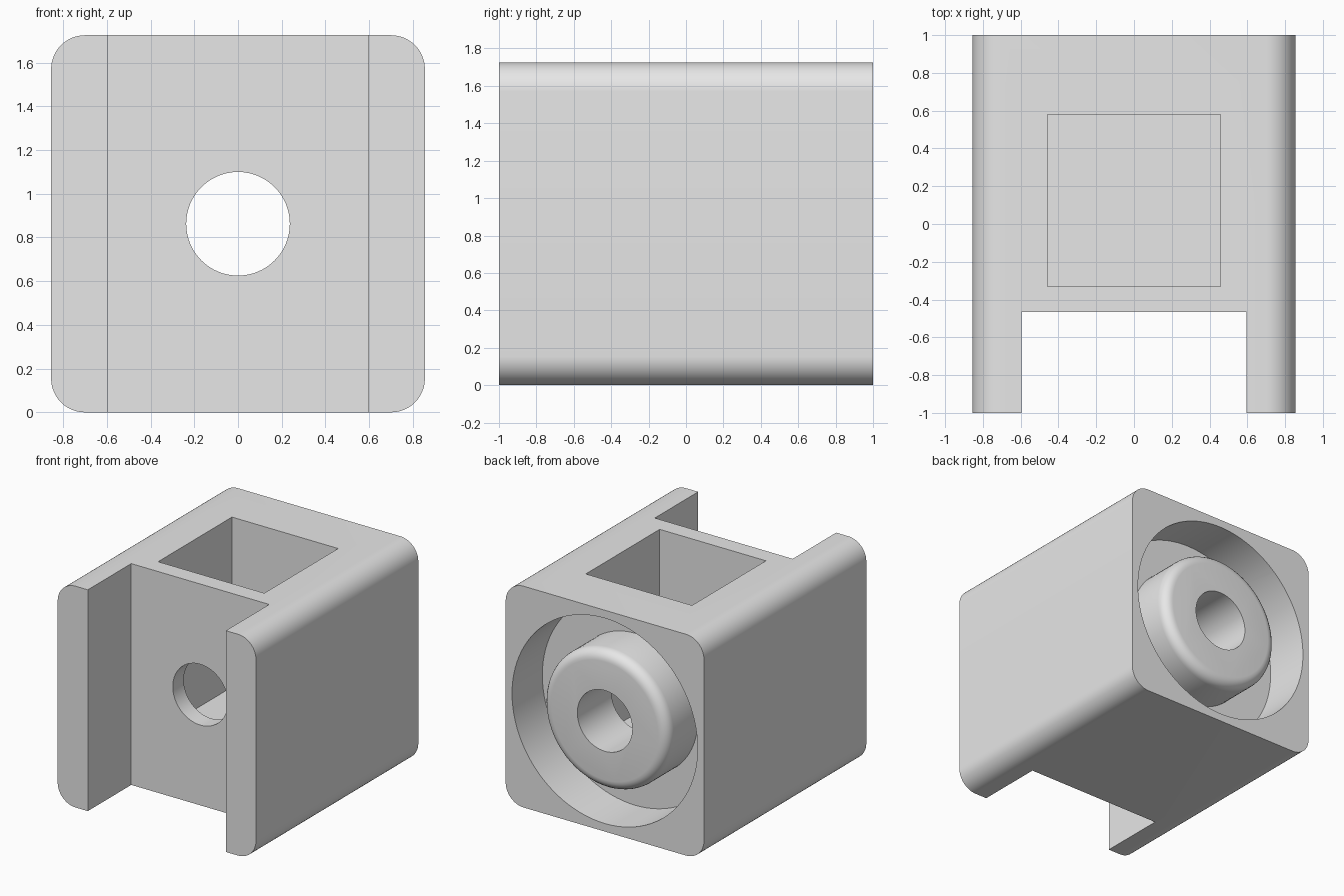
import bpy, bmesh, math

if "Cube" in bpy.data.objects:
    bpy.data.objects.remove(bpy.data.objects["Cube"])

HW, H, R = 0.855, 1.725, 0.155      # half width, height, edge radius
CZ = H / 2                           # height of the bore axis

grey = bpy.data.materials.new("light grey")
grey.diffuse_color = (0.8, 0.8, 0.8, 1)
grey.use_nodes = True
grey.node_tree.nodes["Principled BSDF"].inputs["Base Color"].default_value = grey.diffuse_color


def make(name, bm):
    bmesh.ops.recalc_face_normals(bm, faces=bm.faces)
    me = bpy.data.meshes.new(name)
    bm.to_mesh(me)
    bm.free()
    me.materials.append(grey)
    ob = bpy.data.objects.new(name, me)
    bpy.context.collection.objects.link(ob)
    return ob


def prism(name, outline, y0, y1):
    """Extrude an (x, z) outline along y."""
    bm = bmesh.new()
    face = bm.faces.new([bm.verts.new((x, y0, z)) for x, z in outline])
    ext = bmesh.ops.extrude_face_region(bm, geom=[face])
    verts = [v for v in ext["geom"] if isinstance(v, bmesh.types.BMVert)]
    bmesh.ops.translate(bm, verts=verts, vec=(0, y1 - y0, 0))
    return make(name, bm)


def box(name, hw, y0, y1, z0, z1):
    return prism(name, [(-hw, z0), (hw, z0), (hw, z1), (-hw, z1)], y0, y1)


def ring(name, profile, n=96):
    """Revolve a closed (radius, y) profile around the bore axis."""
    bm = bmesh.new()
    loops = []
    for i in range(n):
        a = 2 * math.pi * i / n
        loops.append([bm.verts.new((r * math.cos(a), y, CZ + r * math.sin(a)))
                      for r, y in profile])
    m = len(profile)
    for i in range(n):
        a, b = loops[i], loops[(i + 1) % n]
        for j in range(m):
            k = (j + 1) % m
            bm.faces.new((a[j], a[k], b[k], b[j]))
    return make(name, bm)


def arc(cx, cy, r, a0, a1, n):
    return [(cx + r * math.cos(math.radians(a0 + (a1 - a0) * i / n)),
             cy + r * math.sin(math.radians(a0 + (a1 - a0) * i / n)))
            for i in range(n + 1)]


# Block with rounded long edges
outline = []
for sx, sz, a in ((1, 1, 0), (-1, 1, 90), (-1, -1, 180), (1, -1, 270)):
    outline += arc(sx * (HW - R), CZ + sz * (CZ - R), R, a, a + 90, 12)
body = prism("block", outline, -1, 1)

# Front slot, top pocket, through bore, and ring recess leaving a rounded boss
fillet = arc(0.46, 0.92, 0.08, 90, 0, 6)
cutters = [
    box("slot_cutter", 0.595, -1.2, -0.465, -0.2, H + 0.2),
    box("pocket_cutter", 0.458, -0.33, 0.58, 0.40, H + 0.2),
    prism("bore_cutter", arc(0, CZ, 0.237, 0, 360, 64)[:-1], -0.8, 1.2),
    ring("recess_cutter", [(0.80, 0.627), (0.80, 1.1), (0.46, 1.1)]
         + fillet + [(0.54, 0.627)]),
]
bpy.context.view_layer.objects.active = body
body.select_set(True)
for c in cutters:
    mod = body.modifiers.new(c.name, "BOOLEAN")
    mod.operation, mod.solver, mod.object = "DIFFERENCE", "EXACT", c
    bpy.ops.object.modifier_apply(modifier=mod.name)
    bpy.data.objects.remove(c)

# Smooth the curved faces, keep the edges sharp
bpy.ops.object.shade_smooth_by_angle(angle=math.radians(30))
